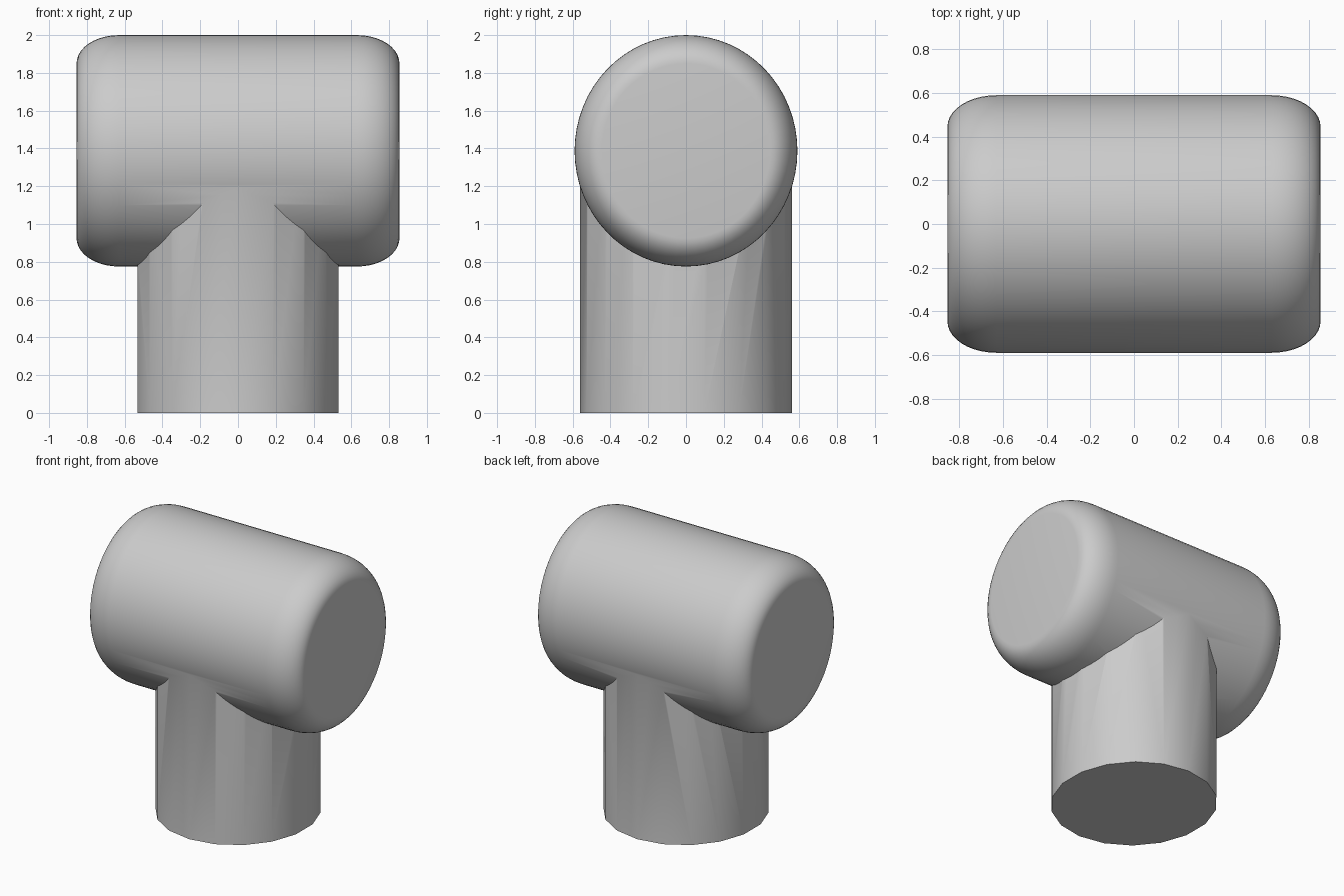
import bpy, bmesh, math

if "Cube" in bpy.data.objects:
    bpy.data.objects.remove(bpy.data.objects["Cube"])

HEAD_Z, HEAD_RY, HEAD_RZ, HALF_LEN = 1.3875, 0.59, 0.6125, 0.855
STEM_RX, STEM_RY, STEM_TOP, STEM_SIDES = 0.54, 0.56, 1.35, 18

grey = bpy.data.materials.new("plain grey")
grey.diffuse_color = (0.6, 0.6, 0.6, 1)
grey.use_nodes = True
grey.node_tree.nodes["Principled BSDF"].inputs["Base Color"].default_value = grey.diffuse_color


def loft(name, rings):
    """Skin a closed solid through a list of equal-length vertex rings."""
    bm = bmesh.new()
    loops = [[bm.verts.new(p) for p in ring] for ring in rings]
    n = len(loops[0])
    for a, b in zip(loops, loops[1:]):
        for i in range(n):
            j = (i + 1) % n
            bm.faces.new((a[i], a[j], b[j], b[i]))
    bm.faces.new(loops[0])
    bm.faces.new(loops[-1])
    bmesh.ops.recalc_face_normals(bm, faces=bm.faces)
    mesh = bpy.data.meshes.new(name)
    bm.to_mesh(mesh)
    bm.free()
    mesh.materials.append(grey)
    obj = bpy.data.objects.new(name, mesh)
    bpy.context.collection.objects.link(obj)
    return obj


def angles(n):
    return [2 * math.pi * i / n for i in range(n)]


# Horizontal head: oval barrel with rounded rims and flat ends
profile = []
for i in range(11):
    t = math.pi / 2 * i / 10
    profile.append((HALF_LEN - 0.225 * (1 - math.sin(t)), 1 - 0.245 * (1 - math.cos(t))))
profile = [(-x, s) for x, s in reversed(profile)] + profile
head = loft("head", [[(x, HEAD_RY * s * math.cos(a), HEAD_Z + HEAD_RZ * s * math.sin(a))
                      for a in angles(64)] for x, s in profile])

# Upright stem: faceted oval column running up into the head
stem = loft("stem", [[(STEM_RX * math.sin(a), -STEM_RY * math.cos(a), z)
                      for a in angles(STEM_SIDES)] for z in (0, STEM_TOP)])

# Fuse the stem into the head
union = head.modifiers.new("union", 'BOOLEAN')
union.operation = 'UNION'
union.solver = 'EXACT'
union.object = stem
bpy.context.view_layer.objects.active = head
head.select_set(True)
bpy.ops.object.modifier_apply(modifier=union.name)
bpy.data.objects.remove(stem)
head.name = "hammer_shaped_body"
bpy.ops.object.shade_smooth_by_angle(angle=math.radians(30))
